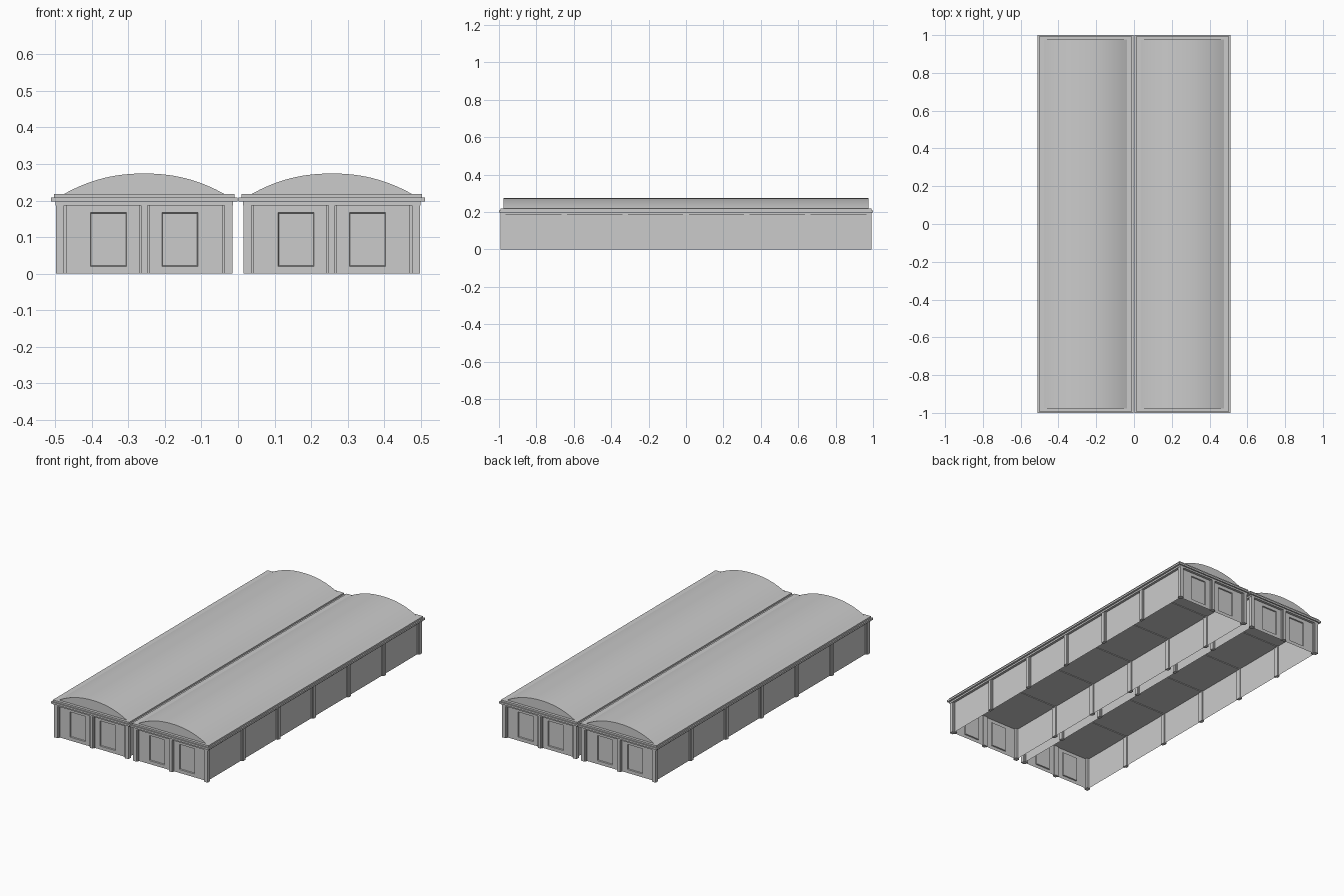
import bpy, bmesh

if "Cube" in bpy.data.objects:
    bpy.data.objects.remove(bpy.data.objects["Cube"])

grey = bpy.data.materials.new("warm_grey")
grey.diffuse_color = (0.6, 0.6, 0.6, 1)
grey.use_nodes = True
grey.node_tree.nodes["Principled BSDF"].inputs["Base Color"].default_value = grey.diffuse_color


def finish(name, bm, smooth=False):
    mesh = bpy.data.meshes.new(name)
    bm.to_mesh(mesh)
    bm.free()
    mesh.materials.append(grey)
    ob = bpy.data.objects.new(name, mesh)
    bpy.context.collection.objects.link(ob)
    if smooth:
        bpy.ops.object.select_all(action='DESELECT')
        ob.select_set(True)
        bpy.context.view_layer.objects.active = ob
        bpy.ops.object.shade_smooth_by_angle(angle=0.5)
    return ob


def box(bm, x0, x1, y0, y1, z0, z1):
    v = [bm.verts.new((x, y, z)) for z in (z0, z1)
         for x, y in ((x0, y0), (x1, y0), (x1, y1), (x0, y1))]
    for f in ((3, 2, 1, 0), (4, 5, 6, 7), (0, 1, 5, 4), (1, 2, 6, 5), (2, 3, 7, 6), (3, 0, 4, 7)):
        bm.faces.new([v[i] for i in f])


WX, WY = 0.228, 0.977      # half size of the wall shell
PX, PY = 0.241, 0.992      # outer face of the pilasters
TOP = 0.187                # top of the walls
BAY = 0.325


def walls(name, cx):
    # open-bottomed shell; end walls carry two recessed panels each
    bm = bmesh.new()
    for s in (-1, 1):
        side = [bm.verts.new((cx + s * WX, y, z)) for y, z in
                ((-WY * s, 0), (WY * s, 0), (WY * s, TOP), (-WY * s, TOP))]
        bm.faces.new(side)
        xs = (-WX, -0.147, -0.048, 0.048, 0.147, WX)
        zs = (0, 0.02, 0.167, TOP)
        g = [[bm.verts.new((cx + x, s * WY, z)) for x in xs] for z in zs]
        panels = []
        for j in range(3):
            for i in range(5):
                q = [g[j][i], g[j][i + 1], g[j + 1][i + 1], g[j + 1][i]]
                f = bm.faces.new(q if s < 0 else q[::-1])
                if j == 1 and i in (1, 3):
                    panels.append(f)
        bm.normal_update()
        bmesh.ops.inset_individual(bm, faces=panels, thickness=0.003, depth=-0.006)
    finish(name, bm)


def pilasters(name, cx):
    # stepped posts: wide base strip with a narrower raised strip
    bm = bmesh.new()
    for sx in (-1, 1):
        for k in range(-3, 4):
            y = k * BAY
            if abs(k) < 3:
                for w, out in ((0.015, PX - 0.006), (0.010, PX)):
                    a, b = sorted((cx + sx * (WX - 0.006), cx + sx * out))
                    box(bm, a, b, y - w, y + w, 0, TOP)
            else:
                s = k // 3
                for d, t in ((0.006, 0.028), (0.0, 0.022)):
                    a, b = sorted((cx + sx * (PX - t), cx + sx * (PX - d)))
                    c, e = sorted((s * (PY - t), s * (PY - d)))
                    box(bm, a, b, c, e, 0, TOP)
    for s in (-1, 1):
        for w, out in ((0.0145, PY - 0.006), (0.009, PY)):
            c, e = sorted((s * (WY - 0.006), s * out))
            box(bm, cx - w, cx + w, c, e, 0, TOP)
    finish(name, bm)


def roof(name, cx):
    # shallow barrel vault with flat gable ends
    bm = bmesh.new()
    n, r, y = 32, 0.221, 0.977
    prof = []
    for i in range(n + 1):
        u = -1 + 2 * i / n
        prof.append((cx + u * r, 0.217 + 0.057 * (1 - abs(u) ** 2.2)))
    a = [bm.verts.new((x, -y, z)) for x, z in prof]
    b = [bm.verts.new((x, y, z)) for x, z in prof]
    for i in range(n):
        bm.faces.new((a[i], a[i + 1], b[i + 1], b[i]))
    bm.faces.new(a[::-1])
    bm.faces.new(b)
    finish(name, bm, True)


for side, cx in (("left", -0.2565), ("right", 0.2565)):
    walls(side + "_walls", cx)
    pilasters(side + "_pilasters", cx)
    roof(side + "_roof", cx)

    # cornice: three stacked slabs, the lowest one closing the ceiling
    bm = bmesh.new()
    for hx, hy, z0, z1 in ((0.243, 0.992, TOP, 0.197),
                           (0.2545, 1.0, 0.197, 0.208),
                           (0.247, 0.993, 0.208, 0.218)):
        box(bm, cx - hx, cx + hx, -hy, hy, z0, z1)
    finish(side + "_cornice", bm)

    # thin ribs under the ceiling at each bay
    bm = bmesh.new()
    for k in range(-2, 3):
        box(bm, cx - WX, cx + WX, k * BAY - 0.01, k * BAY + 0.01, TOP - 0.004, TOP + 0.002)
    finish(side + "_ceiling_ribs", bm)
